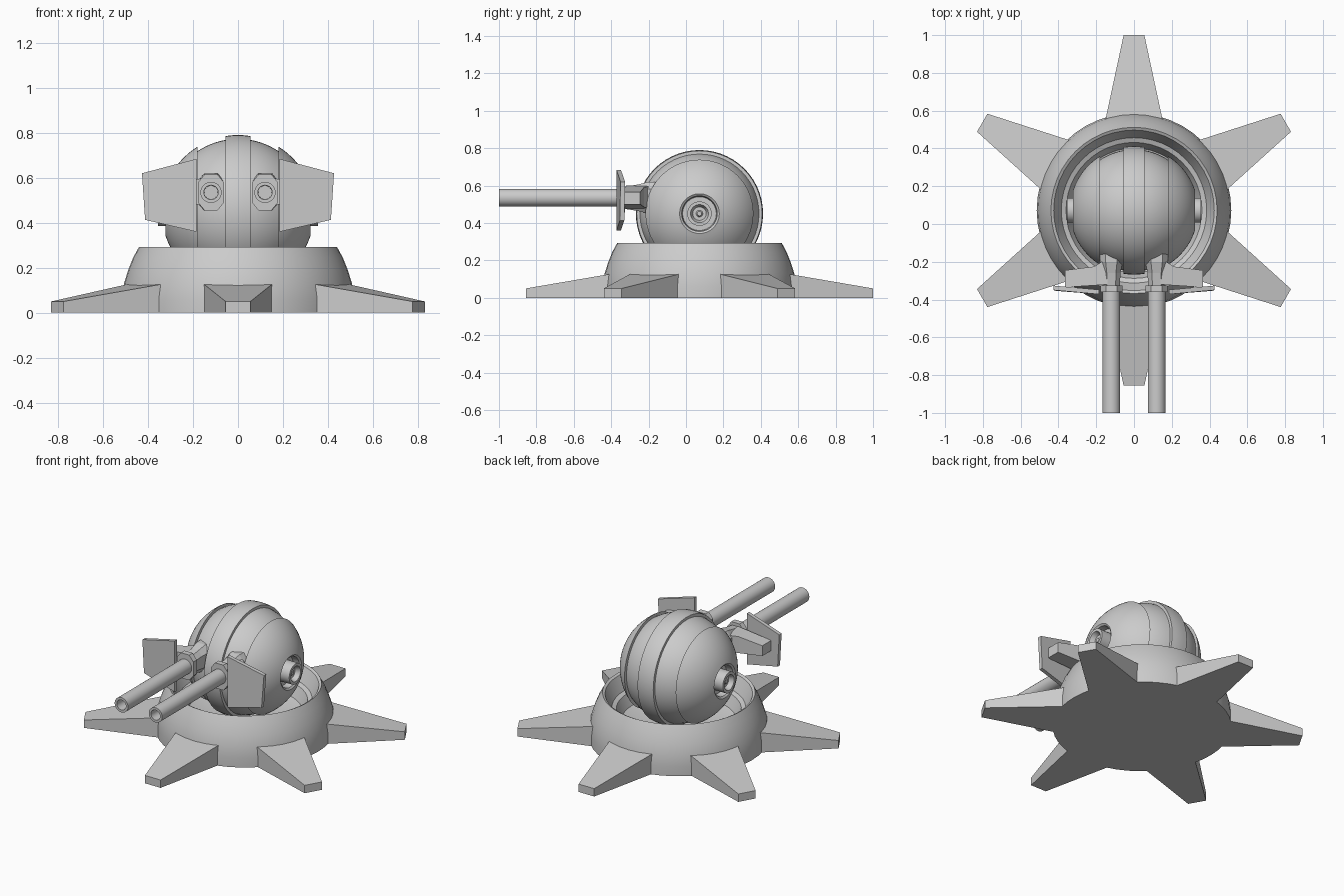
import bpy, bmesh, math
from mathutils import Matrix, Vector

if "Cube" in bpy.data.objects:
    bpy.data.objects.remove(bpy.data.objects["Cube"])

CY = 0.072            # centre of base and ball in y
BZ = 0.45             # ball centre height


def loft(name, rings, smooth=False):
    """Skin a list of equal-length closed rings and cap both ends."""
    bm = bmesh.new()
    vr = [[bm.verts.new(p) for p in r] for r in rings]
    n = len(vr[0])
    for a, b in zip(vr, vr[1:]):
        for i in range(n):
            j = (i + 1) % n
            bm.faces.new((a[i], a[j], b[j], b[i]))
    bm.faces.new(vr[0])
    bm.faces.new(vr[-1])
    bmesh.ops.recalc_face_normals(bm, faces=bm.faces)
    me = bpy.data.meshes.new(name)
    bm.to_mesh(me)
    bm.free()
    ob = bpy.data.objects.new(name, me)
    bpy.context.collection.objects.link(ob)
    if smooth:
        bpy.ops.object.select_all(action='DESELECT')
        ob.select_set(True)
        bpy.context.view_layer.objects.active = ob
        bpy.ops.object.shade_smooth_by_angle(angle=math.radians(30))
    return ob


def lathe(name, profile, axis, centre, segs):
    """Revolve (along, radius) points round the x, y or z axis."""
    k = 'xyz'.index(axis)
    rings = []
    for t, r in profile:
        ring = []
        for i in range(segs):
            a = 2 * math.pi * i / segs
            p = Vector(centre)
            p[k] += t
            p[(k + 1) % 3] += r * math.cos(a)
            p[(k + 2) % 3] += r * math.sin(a)
            ring.append(p)
        rings.append(ring)
    return loft(name, rings, True)


def arc(radius, x0, x1, n):
    """Sphere outline points between two x positions."""
    a0, a1 = math.asin(x0 / radius), math.asin(x1 / radius)
    return [(radius * math.sin(a0 + (a1 - a0) * i / n),
             radius * math.cos(a0 + (a1 - a0) * i / n)) for i in range(n + 1)]


# Round base with a bowl
lathe("base", [(0, .515), (.06, .515), (.13, .507), (.19, .488), (.245, .466), (.293, .44),
               (.285, .425), (.2, .385), (.19, .36), (.12, .33), (.085, .22), (.085, .05)],
      'z', (0, CY, 0), 48)

# Six tapered feet
for i in range(6):
    rot = Matrix.Translation((0, CY, 0)) @ Matrix.Rotation(math.radians(60 * i), 4, 'Z')
    rings = []
    for r, w, h in ((.42, .164, .137), (.928, .055, .05)):
        rings.append([rot @ Vector(p) for p in
                      ((-w, r, 0), (w, r, 0), (w, r, h), (-w, r, h))])
    loft(f"foot_{i + 1}", rings)

# Ball: raised centre band, lower shell, raised side caps, recessed hubs
half = (arc(.34, 0, .055, 2) + arc(.323, .055, .18, 6)
        + arc(.34, .18, .323, 10)
        + [(.315, .095), (.275, .09), (.275, .065), (.355, .065), (.355, .048),
           (.325, .036), (.325, .018), (.335, .012)])
lathe("ball", [(-x, r) for x, r in reversed(half[1:])] + half, 'x', (0, CY, BZ), 56)

for s, side in ((-1, "left"), (1, "right")):
    # Gun housing: tapered eight-sided block
    rings = []
    for y, w, h in ((-.13, .062, .085), (-.2, .06, .085), (-.26, .048, .07), (-.325, .046, .06),
                    (-.325, .058, .08), (-.36, .058, .08)):
        rings.append([(s * .12 + w * u, y, .535 + h * v) for u, v in
                      ((-1, -.55), (-.5, -1), (.5, -1), (1, -.55),
                       (1, .55), (.5, 1), (-.5, 1), (-1, .55))])
    loft(side + "_gun_housing", rings)

    # Barrel with bored muzzle
    lathe(side + "_barrel", [(-.3, .047), (-1, .047), (-1, .032), (-.85, .03)],
          'y', (s * .12, 0, .535), 24)

    # Arm that carries the shield
    rings = []
    for x, y0, y1, z0, z1 in ((.14, -.32, -.18, .475, .6), (.21, -.325, -.225, .485, .59),
                              (.365, -.335, -.245, .5, .565)):
        rings.append([(s * x, y0, z0), (s * x, y1, z0), (s * x, y1, z1), (s * x, y0, z1)])
    loft(side + "_shield_arm", rings)

    # Shield plate
    outline = ((.185, -.36, .36), (.413, -.342, .413), (.427, -.338, .62), (.185, -.36, .684))
    loft(side + "_shield", [[(s * x, y + d, z) for x, y, z in outline] for d in (-.012, .012)])
